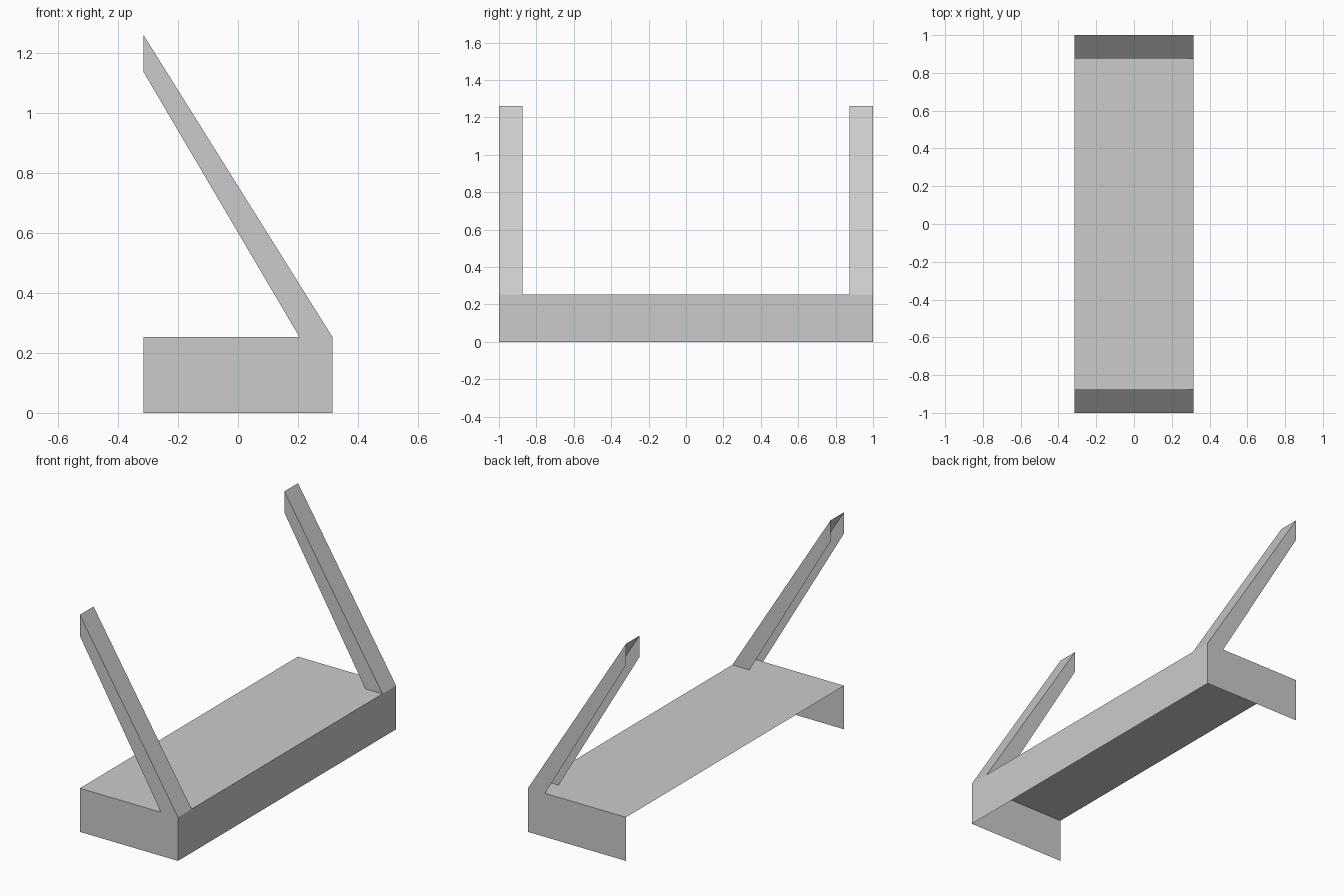
import bpy
import bmesh

HALF_X, HALF_Y = 0.315, 1.0
BASE_H, TOP_H = 0.253, 1.26
ARM_W = 0.125

cube = bpy.data.objects.get("Cube")
if cube:
    bpy.data.objects.remove(cube, do_unlink=True)

grey = bpy.data.materials.new("light grey")
grey.use_nodes = True
colour = (0.6, 0.6, 0.6, 1.0)
grey.diffuse_color = colour
grey.node_tree.nodes["Principled BSDF"].inputs["Base Color"].default_value = colour


def open_prism(name, profile, y0, y1, is_open):
    """Extrude an x-z profile along y, then drop the faces left open."""
    bm = bmesh.new()
    cap = bm.faces.new([bm.verts.new((x, y0, z)) for x, z in profile])
    new = bmesh.ops.extrude_face_region(bm, geom=[cap], use_keep_orig=True)["geom"]
    verts = [v for v in new if isinstance(v, bmesh.types.BMVert)]
    bmesh.ops.translate(bm, verts=verts, vec=(0, y1 - y0, 0))
    bmesh.ops.recalc_face_normals(bm, faces=bm.faces[:])
    bm.normal_update()
    bmesh.ops.delete(bm, geom=[f for f in bm.faces if is_open(f.normal)],
                     context='FACES')
    mesh = bpy.data.meshes.new(name)
    bm.to_mesh(mesh)
    bm.free()
    mesh.materials.append(grey)
    obj = bpy.data.objects.new(name, mesh)
    bpy.context.collection.objects.link(obj)
    return obj


# Base: hollow box, open underneath and along the -x side
box = [(-HALF_X, 0), (HALF_X, 0), (HALF_X, BASE_H), (-HALF_X, BASE_H)]
open_prism("base_shell", box, -HALF_Y, HALF_Y,
           lambda n: n.z < -0.5 or n.x < -0.5)

# Slanted arms: hollow, with only the upper slope and two side walls
arm = [(HALF_X, BASE_H), (-HALF_X, TOP_H), (-HALF_X, 1.137), (0.205, BASE_H)]
for name, side in (("front_arm", -1), ("back_arm", 1)):
    y0, y1 = sorted((side * HALF_Y, side * (HALF_Y - ARM_W)))
    open_prism(name, arm, y0, y1, lambda n: n.x < -0.5 or n.z < -0.5)
